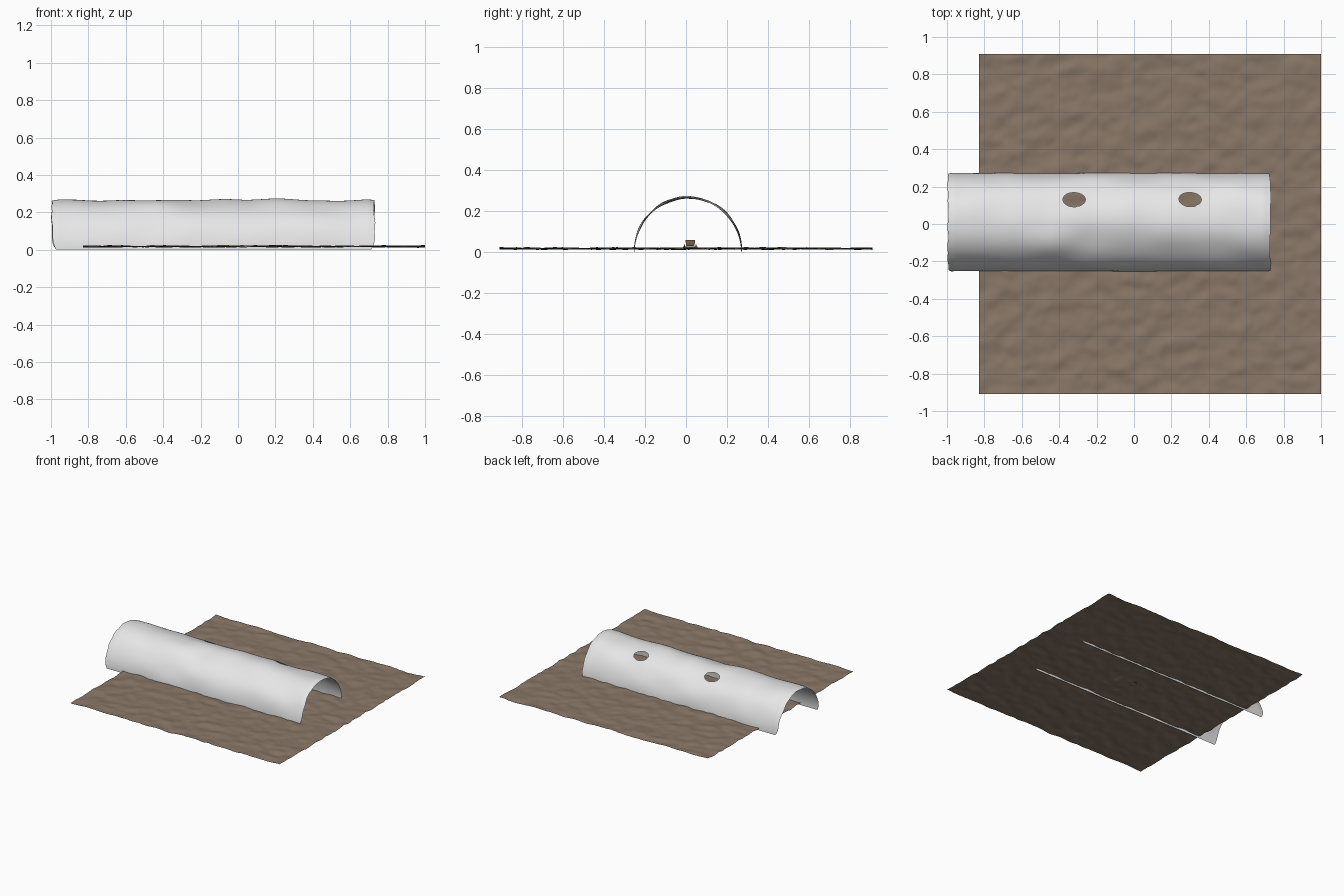
import bpy, bmesh, math
from mathutils import Vector, noise

if "Cube" in bpy.data.objects:
    bpy.data.objects.remove(bpy.data.objects["Cube"])


def material(name, rgb):
    m = bpy.data.materials.new(name)
    m.diffuse_color = (*rgb, 1)
    m.use_nodes = True
    m.node_tree.nodes["Principled BSDF"].inputs["Base Color"].default_value = m.diffuse_color
    return m


EARTH = material("brown earth", (0.25, 0.185, 0.135))
STONE = material("pale grey rock", (0.8, 0.8, 0.8))
WOOD = material("cart wood", (0.22, 0.13, 0.07))
IRON = material("dark iron", (0.10, 0.10, 0.10))


def grid(name, nu, nv, func, mat, holes=()):
    """Surface from func(u, v) -> Vector, with elliptical holes (u, v, ru, rv) in 0..1 space."""
    bm = bmesh.new()
    rows, inside = [], set()
    for i in range(nu + 1):
        row = []
        for j in range(nv + 1):
            u, v = i / nu, j / nv
            in_hole = False
            for hu, hv, ru, rv in holes:
                du, dv = u - hu, v - hv
                r = math.hypot(du / ru, dv / rv)
                if r < 1.1:
                    in_hole = True
                    if r > 0.9:            # pull nearby points onto the rim
                        u, v = hu + du / r, hv + dv / r
            vert = bm.verts.new(func(u, v))
            if in_hole:
                inside.add(vert)
            row.append(vert)
        rows.append(row)
    for i in range(nu):
        for j in range(nv):
            q = (rows[i][j], rows[i + 1][j], rows[i + 1][j + 1], rows[i][j + 1])
            if not all(p in inside for p in q):
                bm.faces.new(q).smooth = True
    loose = [v for v in bm.verts if not v.link_faces]
    bmesh.ops.delete(bm, geom=loose, context='VERTS')
    return finish(name, bm, mat)


def finish(name, bm, mat):
    me = bpy.data.meshes.new(name)
    bm.to_mesh(me)
    bm.free()
    me.materials.append(mat)
    ob = bpy.data.objects.new(name, me)
    bpy.context.collection.objects.link(ob)
    return ob


# Rough earth floor
def floor_point(u, v):
    x, y = -0.83 + 1.83 * u, -0.91 + 1.82 * v
    n = noise.noise(Vector((x * 11, y * 15, 0.3))) + 0.3 * noise.noise(Vector((x * 25, y * 25, 4)))
    return Vector((x, y, max(0.006, 0.018 + 0.009 * n)))


grid("ground", 130, 130, floor_point, EARTH)

# Rock tunnel: a lumpy half-pipe open at both ends, with two skylights on the back side
R, CY, X0, X1 = 0.262, 0.01, -0.995, 0.73


def tunnel_point(u, v):
    a = math.pi * v
    x = X0 + (X1 - X0) * u
    c, s = math.cos(a), math.sin(a)
    p = Vector((x * 4.5, c * 1.5, s * 1.5))
    low = max(0, 1 - s / 0.25) ** 2 * 0.02           # rounded lower corners
    edge = max(0, 1 - min(u, 1 - u) / 0.02)
    r = R + 0.011 * noise.noise(p) * min(1, 0.3 + s) - 0.006 * edge * s
    x += edge * (0.008 * noise.noise(p * 2.3) + (low if u < 0.5 else -low))
    return Vector((x, CY - c * r, 0.002 + s * (r + 0.004)))


def skylight(x):
    v = 0.5 + math.asin(0.122 / R) / math.pi
    return ((x - X0) / (X1 - X0), v, 0.06 / (X1 - X0), 0.043 / (math.pi * R))


grid("tunnel", 240, 110, tunnel_point, STONE, [skylight(-0.32), skylight(0.30)])

# Small cart inside the tunnel
CX, CARTY = 0.0, 0.021


def box(name, loc, size, mat, flare=1.0):
    bm = bmesh.new()
    bmesh.ops.create_cube(bm, size=1)
    for v in bm.verts:
        k = flare if v.co.z > 0 else 1
        v.co = Vector((v.co.x * size[0] * k, v.co.y * size[1] * k, v.co.z * size[2])) + Vector(loc)
    return finish(name, bm, mat)


tub = box("cart_tub", (CX, CARTY, 0.047), (0.07, 0.04, 0.026), WOOD, 1.2)
bm = bmesh.new()
bm.from_mesh(tub.data)
bm.faces.ensure_lookup_table()
top = max(bm.faces, key=lambda f: f.calc_center_median().z)
bmesh.ops.inset_region(bm, faces=[top], thickness=0.004)
bmesh.ops.translate(bm, verts=top.verts, vec=(0, 0, -0.02))
bm.to_mesh(tub.data)
bm.free()
box("cart_frame", (CX, CARTY, 0.032), (0.08, 0.036, 0.005), IRON)

for sx in (-1, 1):
    box("cart_axle", (CX + sx * 0.024, CARTY, 0.026), (0.004, 0.07, 0.004), IRON)
    for sy in (-1, 1):
        bpy.ops.mesh.primitive_cylinder_add(
            vertices=16, radius=0.012, depth=0.006, rotation=(math.pi / 2, 0, 0),
            location=(CX + sx * 0.024, CARTY + sy * 0.028, 0.027))
        wheel = bpy.context.object
        wheel.name = "cart_wheel"
        wheel.data.materials.append(IRON)
        bpy.ops.object.shade_smooth_by_angle()
